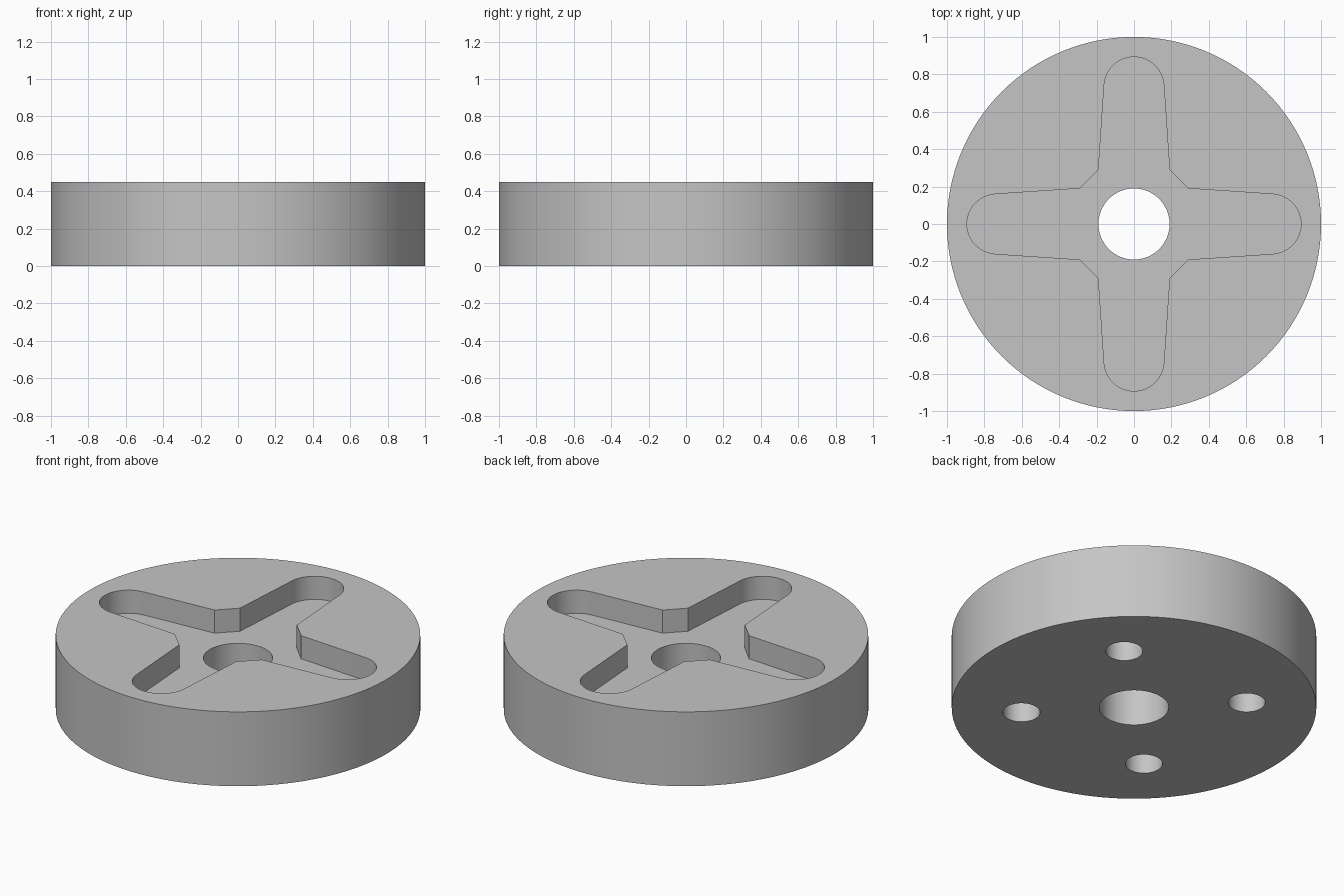
import bpy
import bmesh
import math
from mathutils import Matrix, Vector

cube = bpy.data.objects.get("Cube")
if cube:
    bpy.data.objects.remove(cube, do_unlink=True)

HEIGHT = 0.45
POCKET_FLOOR = 0.31
BLIND_DEPTH = 0.3

grey = bpy.data.materials.new("light_grey")
grey.use_nodes = True
colour = (0.56, 0.56, 0.56, 1)
grey.diffuse_color = colour
grey.node_tree.nodes["Principled BSDF"].inputs["Base Color"].default_value = colour


def prism(name, outline, bottom, top):
    """Extrude a flat outline between two heights."""
    bm = bmesh.new()
    base = bm.faces.new([bm.verts.new((p[0], p[1], bottom)) for p in outline])
    grown = bmesh.ops.extrude_face_region(bm, geom=[base])["geom"]
    bmesh.ops.translate(bm, vec=(0, 0, top - bottom),
                        verts=[v for v in grown if isinstance(v, bmesh.types.BMVert)])
    bmesh.ops.recalc_face_normals(bm, faces=bm.faces)
    mesh = bpy.data.meshes.new(name)
    bm.to_mesh(mesh)
    bm.free()
    mesh.materials.append(grey)
    obj = bpy.data.objects.new(name, mesh)
    bpy.context.collection.objects.link(obj)
    return obj


def arc(centre, radius, start, end, steps):
    angles = [math.radians(start + (end - start) * i / steps) for i in range(steps + 1)]
    return [Vector((centre[0] + radius * math.cos(a), centre[1] + radius * math.sin(a)))
            for a in angles]


def circle(centre, radius, steps):
    return arc(centre, radius, 0, 360, steps)[:-1]


# Round body
disc = prism("disc_body", circle((0, 0), 1, 128), 0, HEIGHT)

# Four tapered, round-ended arms joined by chamfered inner corners
arm = [Vector((0.29, -0.19))] + arc((0.733, 0), 0.16, -86, 86, 24) + [Vector((0.29, 0.19))]
cross = []
for quarter in range(4):
    turn = Matrix.Rotation(quarter * math.pi / 2, 2)
    cross += [turn @ p for p in arm]
cutters = [prism("cross_pocket_cutter", cross, POCKET_FLOOR, HEIGHT + 0.1)]

# Central through hole
cutters.append(prism("centre_hole_cutter", circle((0, 0), 0.19, 64), -0.1, HEIGHT + 0.2))

# Blind holes in the underside, between the arms
for quarter in range(4):
    a = math.radians(45 + 90 * quarter)
    spot = (0.62 * math.cos(a), 0.62 * math.sin(a))
    cutters.append(prism("blind_hole_cutter", circle(spot, 0.102, 40), -0.1, BLIND_DEPTH))

# Cut everything out and remove the cutters
bpy.ops.object.select_all(action='DESELECT')
disc.select_set(True)
bpy.context.view_layer.objects.active = disc
for cutter in cutters:
    cutter.hide_render = True
    mod = disc.modifiers.new("cut", 'BOOLEAN')
    mod.operation = 'DIFFERENCE'
    mod.solver = 'EXACT'
    mod.object = cutter
    bpy.ops.object.modifier_apply(modifier=mod.name)
    bpy.data.objects.remove(cutter, do_unlink=True)

bpy.ops.object.shade_smooth_by_angle(angle=math.radians(30))
